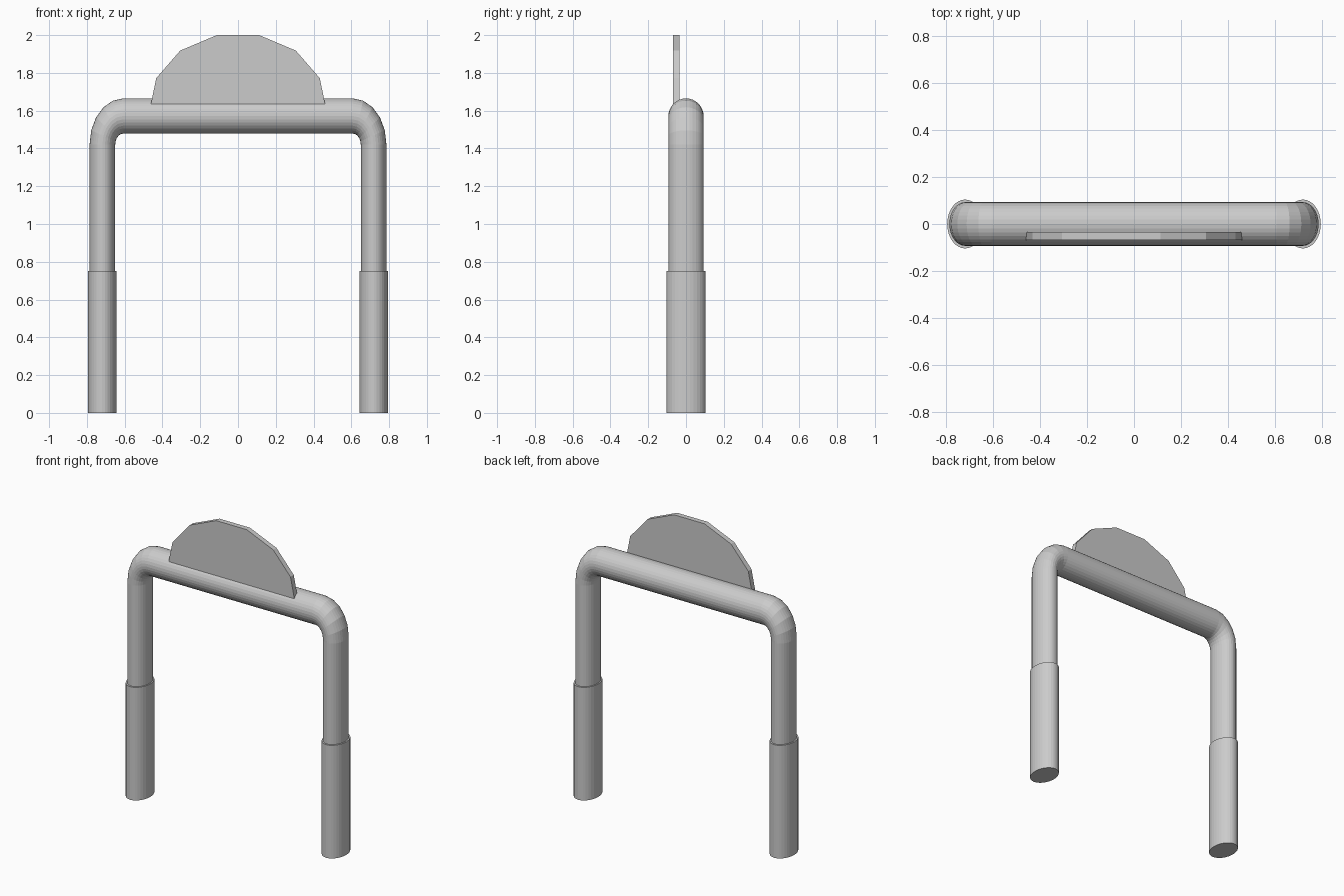
import bpy, bmesh
from math import sin, cos, pi

if "Cube" in bpy.data.objects:
    bpy.data.objects.remove(bpy.data.objects["Cube"])

SIDES = 32
SQUASH = 0.73            # whole stand is narrowed along x


def make_object(name, bm):
    bmesh.ops.recalc_face_normals(bm, faces=bm.faces)
    mesh = bpy.data.meshes.new(name)
    bm.to_mesh(mesh)
    bm.free()
    obj = bpy.data.objects.new(name, mesh)
    bpy.context.collection.objects.link(obj)
    return obj


def sweep(name, stations, r):
    """Tube in the xz plane; station = (x, z, angle of the cross-section's outward axis)."""
    bm = bmesh.new()
    rings = []
    for x, z, a in stations:
        ring = []
        for i in range(SIDES):
            t = 2 * pi * i / SIDES
            u = r * cos(t)
            ring.append(bm.verts.new((x + u * cos(a) * SQUASH, r * sin(t), z + u * sin(a))))
        rings.append(ring)
    for a, b in zip(rings, rings[1:]):
        for i in range(SIDES):
            j = (i + 1) % SIDES
            bm.faces.new((a[i], a[j], b[j], b[i]))
    bm.faces.new(rings[0])
    bm.faces.new(rings[-1])
    return make_object(name, bm)


# Bent tube frame: leg, five-step bend, bar, bend, leg
bend_x, bend_z, bend_r, steps = 0.607, 1.42, 0.152, 5
right = [(bend_x + bend_r * SQUASH, 0.74, 0.0)]
for k in range(steps + 1):
    a = pi / 2 * k / steps
    right.append((bend_x + bend_r * SQUASH * cos(a), bend_z + bend_r * sin(a), a))
left = [(-x, z, pi - a) for x, z, a in reversed(right)]
sweep("tube_frame", right + left, 0.093)

# Ground sleeves around the legs
for side, sx in (("left", -1), ("right", 1)):
    sweep(side + "_sleeve", [(sx * 0.719, 0, 0), (sx * 0.719, 0.75, 0)], 0.104)

# Faceted half-round plate on top of the bar
half = [(0.461, 1.635), (0.433, 1.772), (0.306, 1.918), (0.112, 2.0)]
outline = half + [(-x, z) for x, z in reversed(half)]
bm = bmesh.new()
plate = bm.faces.new([bm.verts.new((x, -0.068, z)) for x, z in outline])
ext = bmesh.ops.extrude_face_region(bm, geom=[plate], use_keep_orig=True)
bmesh.ops.translate(bm, vec=(0, 0.034, 0),
                    verts=[v for v in ext["geom"] if isinstance(v, bmesh.types.BMVert)])
make_object("top_plate", bm)
